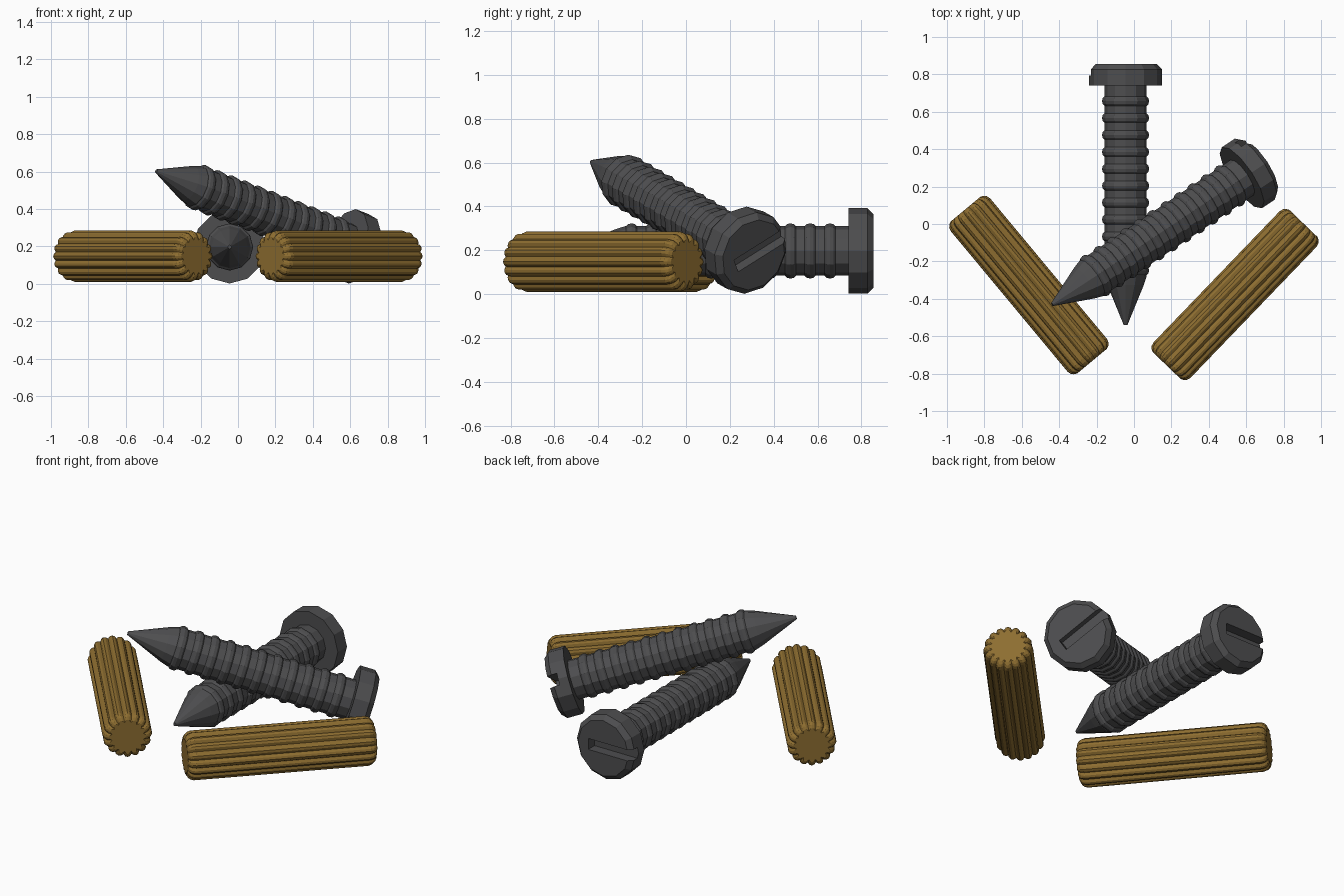
import bpy, bmesh, math
from mathutils import Vector, Matrix

if "Cube" in bpy.data.objects:
    bpy.data.objects.remove(bpy.data.objects["Cube"])

def material(name, color):
    m = bpy.data.materials.new(name)
    m.diffuse_color = (*color, 1)
    m.use_nodes = True
    m.node_tree.nodes["Principled BSDF"].inputs["Base Color"].default_value = m.diffuse_color
    return m

STEEL = material("dark_steel", (0.075, 0.075, 0.078))
WOOD = material("wood", (0.27, 0.155, 0.03))

def loft(name, rings, mat):
    """Skin closed rings of points and cap both ends."""
    bm = bmesh.new()
    loops = [[bm.verts.new(p) for p in ring] for ring in rings]
    n = len(loops[0])
    for a, b in zip(loops, loops[1:]):
        for i in range(n):
            j = (i + 1) % n
            bm.faces.new((a[i], a[j], b[j], b[i]))
    bm.faces.new(loops[0][::-1])
    bm.faces.new(loops[-1])
    bmesh.ops.recalc_face_normals(bm, faces=bm.faces)
    me = bpy.data.meshes.new(name)
    bm.to_mesh(me)
    bm.free()
    ob = bpy.data.objects.new(name, me)
    bpy.context.collection.objects.link(ob)
    me.materials.append(mat)
    return ob

def place(ob, origin, axis, side):
    """Local z follows axis, local x follows side."""
    z = Vector(axis).normalized()
    x = Vector(side)
    x = (x - z * x.dot(z)).normalized()
    m = Matrix((x, z.cross(x), z)).transposed().to_4x4()
    m.translation = Vector(origin)
    ob.matrix_world = m

def screw(name, tip, axis, slot_dir, sides=12):
    # Pointed tip, ribbed shank and chamfered head as one lathe profile (radius, height)
    prof = [(0.01, 0), (0.098, 0.215), (0.113, 0.262)]
    for i in range(11):
        h = 0.292 + i * 0.0905
        prof += [(0.113, h - 0.025), (0.122, h - 0.016), (0.126, h),
                 (0.122, h + 0.016), (0.113, h + 0.025)]
    prof += [(0.113, 1.28), (0.195, 1.28), (0.195, 1.367), (0.168, 1.395)]
    rings = [[(r * math.cos(2 * math.pi * i / sides), r * math.sin(2 * math.pi * i / sides), h)
              for i in range(sides)] for r, h in prof]
    ob = loft(name, rings, STEEL)
    # Driver slot, open at one edge of the head
    box = [(-0.1, -0.033), (0.25, -0.033), (0.25, 0.033), (-0.1, 0.033)]
    cutter = loft("slot_cutter", [[(x, y, h) for x, y in box] for h in (1.335, 1.45)], STEEL)
    cutter.hide_render = True
    mod = ob.modifiers.new("slot", 'BOOLEAN')
    mod.operation = 'DIFFERENCE'
    mod.solver = 'EXACT'
    mod.object = cutter
    bpy.context.view_layer.update()
    ob.data = bpy.data.meshes.new_from_object(ob.evaluated_get(bpy.context.evaluated_depsgraph_get()))
    ob.modifiers.clear()
    bpy.data.objects.remove(cutter)
    place(ob, tip, axis, slot_dir)

def dowel(name, start, end, lobes=16):
    # Fluted cross-section with rounded ends
    start, end = Vector(start), Vector(end)
    length = (end - start).length
    flute = [0.121, 0.133, 0.137, 0.133]
    n = lobes * len(flute)
    ends = [(0, 0.033), (0.008, 0.017), (0.02, 0.006), (0.04, 0)]
    levels = ends + [(length - h, d) for h, d in ends[::-1]]
    rings = []
    for h, inset in levels:
        ring = []
        for i in range(n):
            r, a = flute[i % 4] - inset, 2 * math.pi * (i - 2) / n
            ring.append((r * math.cos(a), r * math.sin(a), h))
        rings.append(ring)
    ob = loft(name, rings, WOOD)
    place(ob, start, end - start, (0, 0, 1))

# Screw lying flat, and a second one resting across it
screw("flat_screw", (-0.045, -0.54, 0.197), (0, 1, 0), (-1, 0, 0))
screw("leaning_screw", (-0.437, -0.43, 0.603), (1.055, 0.705, -0.405), (-0.36, 0.84, 0.53))

# Two fluted wooden dowels
dowel("right_dowel", (0.175, -0.757, 0.148), (0.906, 0.003, 0.148))
dowel("left_dowel", (-0.224, -0.733, 0.148), (-0.9, 0.08, 0.148))
